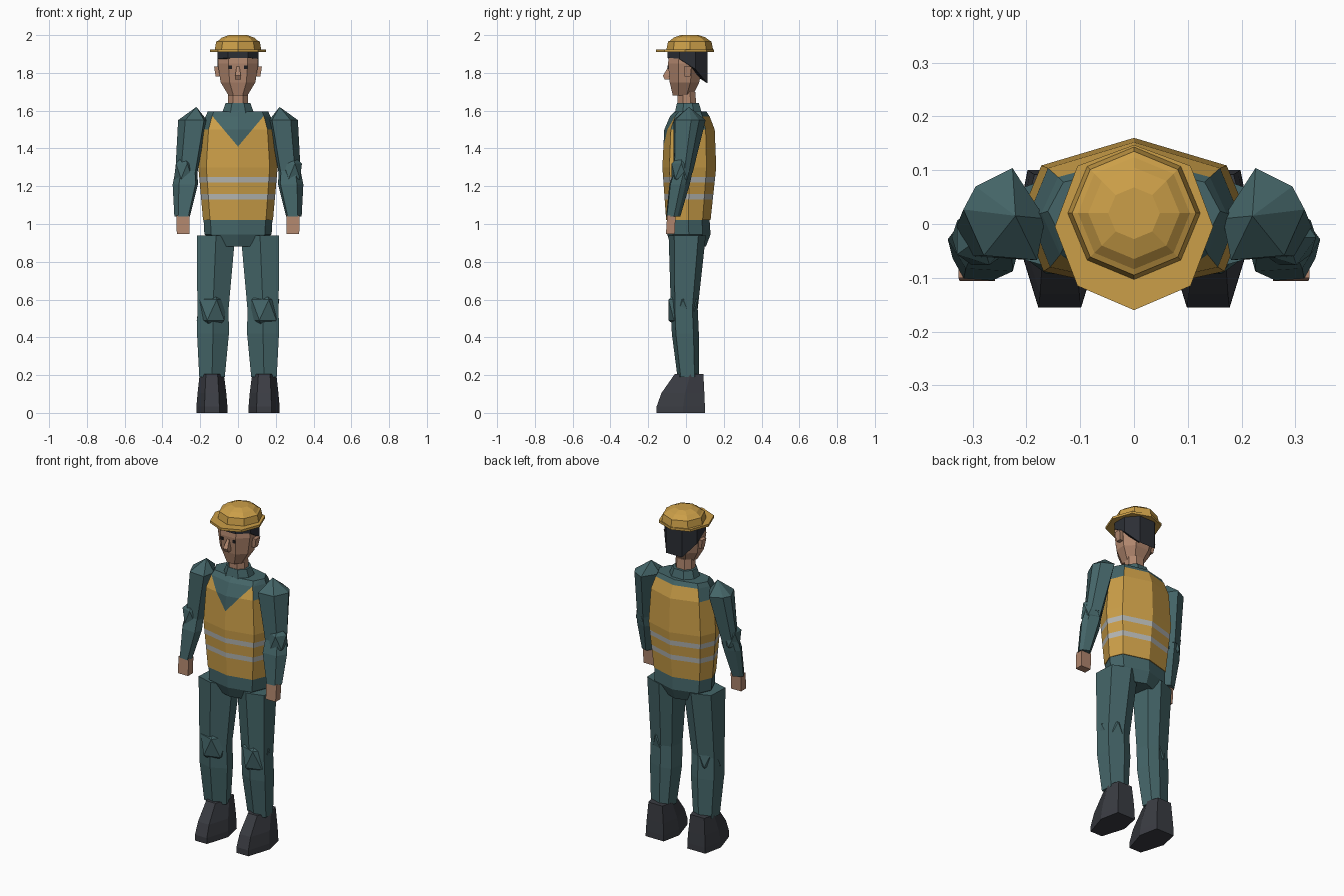
import bpy, bmesh, math
from mathutils import Vector

if "Cube" in bpy.data.objects:
    bpy.data.objects.remove(bpy.data.objects["Cube"])


def material(name, rgb):
    m = bpy.data.materials.new(name)
    m.diffuse_color = (*rgb, 1)
    m.use_nodes = True
    m.node_tree.nodes["Principled BSDF"].inputs["Base Color"].default_value = m.diffuse_color
    return m


TEAL = material("teal cloth", (0.058, 0.13, 0.138))
YELLOW = material("safety yellow", (0.60, 0.345, 0.065))
GREY = material("reflective grey", (0.46, 0.47, 0.45))
SKIN = material("skin", (0.44, 0.24, 0.155))
BOOT = material("boot charcoal", (0.042, 0.045, 0.055))
HAIR = material("dark hair", (0.025, 0.028, 0.036))
EYE = material("eye black", (0.012, 0.012, 0.014))


def finish(bm, name, mats):
    bmesh.ops.remove_doubles(bm, verts=bm.verts, dist=0.0005)
    bmesh.ops.recalc_face_normals(bm, faces=bm.faces)
    me = bpy.data.meshes.new(name)
    bm.to_mesh(me)
    bm.free()
    for m in mats:
        me.materials.append(m)
    ob = bpy.data.objects.new(name, me)
    bpy.context.collection.objects.link(ob)
    return ob


def loft_bm(rings):
    bm = bmesh.new()
    vs = [[bm.verts.new(p) for p in r] for r in rings]
    n = len(vs[0])
    for a, b in zip(vs, vs[1:]):
        for i in range(n):
            j = (i + 1) % n
            bm.faces.new((a[i], a[j], b[j], b[i]))
    bm.faces.new(vs[0][::-1])
    bm.faces.new(vs[-1])
    bmesh.ops.recalc_face_normals(bm, faces=bm.faces)
    return bm


def loft(name, rings, mat):
    return finish(loft_bm(rings), name, [mat])


# Cross-sections as fractions of a bounding box
HEX_LEG = [(1, .15), (.5, 0), (0, .3), (.1, .85), (.45, 1), (.97, .8)]
HEX_ARM = [(1, .55), (.75, .05), (.1, 0), (0, .45), (.4, 1), (.85, .8)]
HEX_SHOE = [(.26, 0), (.74, 0), (1, .55), (.86, 1), (.14, 1), (0, .55)]
OCT = [(.26, 0), (.74, 0), (1, .3), (1, .7), (.74, 1), (.26, 1), (0, .7), (0, .3)]
TORSO = [(.5, 0), (.9, .13), (1, .5), (.91, .82), (.5, 1), (.09, .82), (0, .5), (.1, .13)]
BOX = [(0, 0), (1, 0), (1, 1), (0, 1)]


def section(shape, x0, x1, y0, y1, z, side=1):
    return [(side * (x0 + (x1 - x0) * u), y0 + (y1 - y0) * v, z) for u, v in shape]


def stack(name, shape, boxes, mat, side=1):
    return loft(name, [section(shape, *b, side) for b in boxes], mat)


def joint(name, centre, r, rz, mat):
    # faceted pad around a knee or elbow
    bm = bmesh.new()
    bmesh.ops.create_icosphere(bm, subdivisions=1, radius=1)
    for v in bm.verts:
        v.co = Vector((v.co.x * r, v.co.y * r, v.co.z * rz)) + Vector(centre)
    finish(bm, name, [mat])


# Vest and upper torso: cut at the stripes and at the V neck, then coloured
bm = loft_bm([section(TORSO, -w, w, f, b, z) for z, w, f, b in (
    (1.02, .185, -.105, .13), (1.3, .21, -.125, .16),
    (1.5, .195, -.115, .152), (1.57, .172, -.085, .125), (1.595, .16, -.06, .108))])


def cut(point, normal, keep=lambda c: True):
    fs = [f for f in bm.faces if keep(f.calc_center_median())]
    es = list({e for f in fs for e in f.edges})
    vs = list({v for f in fs for v in f.verts})
    bmesh.ops.bisect_plane(bm, geom=vs + es + fs, plane_co=point, plane_no=normal, dist=1e-5)


SLOPE, NECK = 1.19, 1.41
for h in (1.13, 1.16, 1.22, 1.25):
    cut((0, 0, h), (0, 0, 1))
for s in (-1, 1):
    cut((0, 0, NECK), (s * SLOPE, 0, -1),
        lambda c: c.y < 0 and c.z > 1.26 and c.x * s > 0)
for f in bm.faces:
    c = f.calc_center_median()
    in_v = c.y < 0 and c.z > NECK + SLOPE * abs(c.x)
    at_armhole = c.z > 1.5 and abs(f.normal.x) > .6
    if 1.13 < c.z < 1.16 or 1.22 < c.z < 1.25:
        f.material_index = 2
    elif c.z > 1.572 or in_v or at_armhole:
        f.material_index = 0
    else:
        f.material_index = 1
finish(bm, "vest_torso", [TEAL, YELLOW, GREY])

# Hips, collar and neck
stack("hips", TORSO, [(-.105, .105, -.075, .105, .88), (-.178, .178, -.1, .13, .945),
                      (-.182, .182, -.1, .125, 1.02)], TEAL)
stack("collar", OCT, [(-.085, .085, -.06, .085, 1.585), (-.066, .066, -.048, .068, 1.64)], TEAL)
stack("neck", OCT, [(-.055, .055, -.045, .055, 1.6), (-.052, .052, -.045, .05, 1.7)], SKIN)

# Head
stack("head", OCT, [(-.05, .05, -.07, .035, 1.68), (-.092, .092, -.086, .07, 1.75),
                    (-.107, .107, -.095, .088, 1.85), (-.1, .1, -.088, .09, 1.915)], SKIN)
stack("nose", BOX, [(-.016, .016, -.112, -.08, 1.765), (-.015, .015, -.122, -.08, 1.785),
                    (-.007, .007, -.092, -.08, 1.835)], SKIN)

# Hair: lower edge drops from forehead to nape
low = section(OCT, -.109, .109, -.099, .113, 1.88)
top = [(x, y, 1.92) for x, y, z in low]
drop = [1.88, 1.88, 1.875, 1.82, 1.745, 1.745, 1.82, 1.875]
loft("hair", [[(x, y, d) for (x, y, z), d in zip(low, drop)], top], HAIR)

# Hard hat: octagonal brim with a peak, and a stepped crown
brim = [(0, -.16), (.105, -.115), (.147, -.005), (.105, .108), (0, .147),
        (-.105, .108), (-.147, -.005), (-.105, -.115)]
loft("hat_brim", [[(x, y, z) for x, y in brim] for z in (1.911, 1.925)], YELLOW)


def octagon(r, z):
    return [(r * math.sin(i * math.pi / 4), .02 - r * math.cos(i * math.pi / 4), z)
            for i in range(8)]


loft("hat_crown", [octagon(r, z) for r, z in (
    (.124, 1.92), (.115, 1.966), (.104, 1.971), (.085, 1.987), (.048, 2.0))], YELLOW)

for s, tag in ((-1, "left"), (1, "right")):
    # Face details
    stack("eye_" + tag, BOX, [(.031, .049, -.097, -.089, 1.82),
                              (.031, .049, -.097, -.089, 1.838)], EYE, s)
    stack("ear_" + tag, BOX, [(.09, .118, -.008, .022, 1.78),
                              (.09, .127, -.012, .03, 1.835)], SKIN, s)

    # Arms
    stack("upper_arm_" + tag, HEX_ARM, [
        (.215, .332, -.065, .035, 1.27), (.165, .317, -.067, .104, 1.55),
        (.22, .2202, .015, .0152, 1.62)], TEAL, s)
    joint("elbow_pad_" + tag, (s * .285, -.025, 1.28), .06, .09, TEAL)
    stack("forearm_" + tag, HEX_ARM, [
        (.255, .337, -.105, -.03, 1.04), (.212, .346, -.088, .02, 1.21),
        (.215, .332, -.065, .035, 1.28)], TEAL, s)
    stack("hand_" + tag, BOX, [(.258, .324, -.106, -.06, .947),
                               (.258, .326, -.1, -.055, 1.045)], SKIN, s)

    # Legs
    stack("thigh_" + tag, HEX_LEG, [
        (.05, .215, -.08, .062, .55), (.015, .218, -.092, .105, .94)], TEAL, s)
    joint("knee_pad_" + tag, (s * .138, -.016, .545), .09, .122, TEAL)
    stack("shin_" + tag, HEX_LEG, [
        (.07, .205, -.045, .068, .19), (.048, .217, -.075, .068, .42),
        (.05, .215, -.08, .062, .55)], TEAL, s)

    # Boots
    stack("boot_" + tag, HEX_SHOE, [
        (.055, .221, -.155, .1, 0), (.056, .22, -.155, .1, .035),
        (.062, .214, -.13, .097, .105), (.075, .203, -.06, .092, .205)], BOOT, s)
